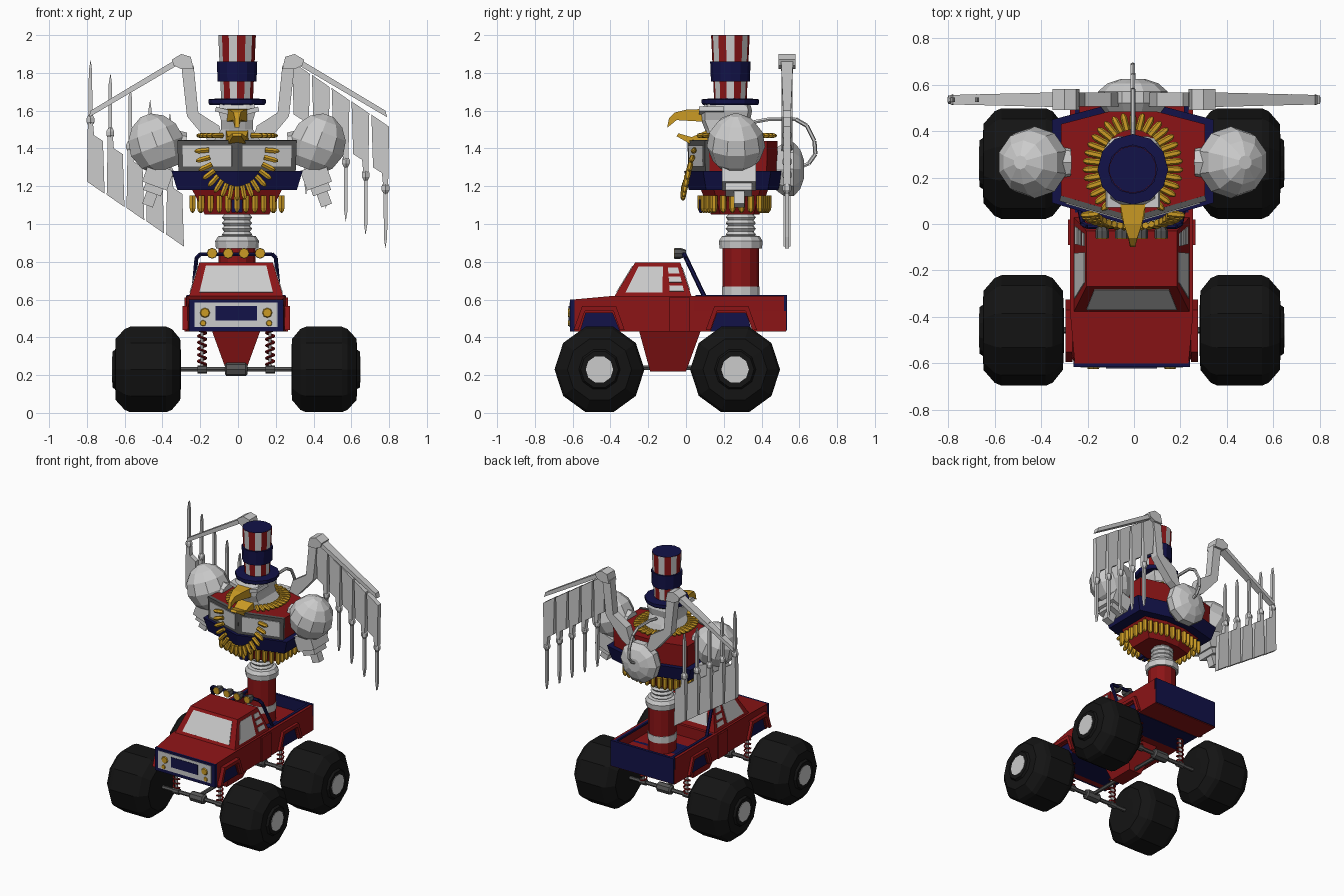
import bpy, bmesh, math
from mathutils import Vector as V, Matrix

if "Cube" in bpy.data.objects:
    bpy.data.objects.remove(bpy.data.objects["Cube"])

def mat(name, c):
    m = bpy.data.materials.new(name)
    m.diffuse_color = (*c, 1)
    m.use_nodes = True
    m.node_tree.nodes["Principled BSDF"].inputs["Base Color"].default_value = m.diffuse_color
    return m

RED, NAVY, GOLD = mat("red", (.26, .007, .008)), mat("navy", (.006, .006, .065)), mat("gold", (.6, .33, .018))
BLACK, DARK, WHITE = mat("black", (.007, .007, .007)), mat("dark_grey", (.09, .09, .09)), mat("white", (.8, .8, .8))
OFF = -.01

# ---- geometry helpers: each returns (verts, faces) ----
def loft(rings):
    n, v = len(rings[0]), [V(p) for r in rings for p in r]
    f = [(k*n+i, k*n+(i+1) % n, (k+1)*n+(i+1) % n, (k+1)*n+i) for k in range(len(rings)-1) for i in range(n)]
    return v, f + [tuple(range(n))[::-1], tuple(range(len(v)-n, len(v)))]

def lathe(o, axis, prof, n=10):
    o, a = V(o), V(axis).normalized()
    ref = V((0, 1, 0)) if abs(a.y) < .9 else V((1, 0, 0))
    u = (ref - a*ref.dot(a)).normalized()
    w = a.cross(u)
    ang = [2*math.pi*i/n for i in range(n)]
    return loft([[o+a*d+(u*math.cos(t)+w*math.sin(t))*r for t in ang] for d, r in prof])

def rod(p, q, r, n=6):
    return lathe(p, V(q)-V(p), [(0, r), ((V(q)-V(p)).length, r)], n)

def box(x0, x1, y0, y1, z0, z1):
    return loft([[(x0, y0, z), (x1, y0, z), (x1, y1, z), (x0, y1, z)] for z in (z0, z1)])

def prism(poly, w, axis='x', c=0):
    """Extrude a profile both ways by w (a number or function of the point)."""
    f = w if callable(w) else lambda a, b: w
    return loft([[(c+s*f(a, b), a, b) if axis == 'x' else (a, c+s*f(a, b), b) for a, b in poly] for s in (-1, 1)])

def panel(c, u0, u1, v0, v1, t=.008):
    """Thin slab on a quad a,b (bottom), c,d (top)."""
    a, b, d, e = map(V, c)
    P = lambda u, v: a.lerp(b, u).lerp(e.lerp(d, u), v)
    nrm = (b-a).cross(e-a).normalized()*t
    q = [P(u0, v0), P(u1, v0), P(u1, v1), P(u0, v1)]
    return loft([[p-nrm for p in q], [p+nrm for p in q]])

def flip(g):
    return [V((-p.x, p.y, p.z)) for p in g[0]], g[1]

def both(*gs):
    return [h for g in gs for h in (g, flip(g))]

def build(name, geos, m=None):
    vs, fs = [], []
    for v, f in geos:
        fs += [tuple(i+len(vs) for i in q) for q in f]
        vs += [p+V((OFF, 0, 0)) for p in v]
    me = bpy.data.meshes.new(name)
    me.from_pydata(vs, [], fs)
    bm = bmesh.new()
    bm.from_mesh(me)
    bmesh.ops.recalc_face_normals(bm, faces=bm.faces)
    bm.to_mesh(me)
    bm.free()
    if m: me.materials.append(m)
    ob = bpy.data.objects.new(name, me)
    bpy.context.collection.objects.link(ob)
    return ob

def tube(pts, r, n=6):
    return [rod(pts[i], pts[i+1], r, n) for i in range(len(pts)-1)]

# ---- wheels, axles, springs ----
for y, nm in ((-.458, "front"), (.26, "rear")):
    tyre = lathe((0, y, .23), (1, 0, 0), [(.292, .09), (.296, .17), (.34, .225), (.37, .238), (.56, .238), (.59, .225), (.638, .17), (.64, .11), (.655, .1)])
    build(nm+"_tyres", both(tyre), BLACK)
    build(nm+"_hubs", both(lathe((0, y, .23), (1, 0, 0), [(.6, .073), (.658, .073)])))
    build(nm+"_axle", [rod((-.3, y, .23), (.3, y, .23), .014), lathe((0, y, .23), (1, 0, 0), [(-.06, .025), (-.05, .036), (.05, .036), (.06, .025)], 8)]
          + both(lathe((.18, y, .23), (1, 0, 0), [(-.025, .022), (.025, .022)], 8)), DARK)
    coil = [(.18+.022*math.cos(i*math.pi/4), y+.022*math.sin(i*math.pi/4), .24+.2*i/48) for i in range(49)]
    build(nm+"_springs", both(*tube(coil, .006, 4)), RED)
    build(nm+"_dampers", both(rod((.18, y, .23), (.18, y, .45), .01)))
build("drive_shaft", [rod((0, -.46, .24), (0, .258, .24), .014)], DARK)

# ---- truck body ----
low = [(-.6, .43), (-.56, .43), (-.53, .53), (-.39, .53), (-.35, .43), (.13, .43), (.165, .53), (.315, .53), (.355, .43),
       (.53, .43), (.53, .54), (.05, .54), (.05, .62), (-.38, .62), (-.6, .6)]
build("truck_body", [prism(low, lambda y, z: .245 if y < -.58 else .265)], RED)
build("belly", [loft([[(-.05, -.19, .22), (.05, -.19, .22), (.05, 0, .22), (-.05, 0, .22)], [(-.13, -.25, .44), (.13, -.25, .44), (.13, .08, .44), (-.13, .08, .44)]])], RED)
arch = lambda c: prism([(c-.11, .43), (c-.075, .54), (c+.075, .54), (c+.11, .43)], .255)
build("arch_liners", [arch(-.46), arch(.24)], NAVY)
def flare(c):
    o = [(c-.135, .44), (c-.09, .565), (c+.09, .565), (c+.135, .44)]
    i = [(c+.11, .44), (c+.075, .54), (c-.075, .54), (c-.11, .44)]
    return prism(o+i, .015, c=.27)
build("arch_flares", both(flare(-.46), flare(.24)), RED)
build("bed_walls", both(box(.235, .265, .04, .52, .53, .62)) + both(box(.262, .274, -.09, .02, .43, .61)), RED)
build("tailgate", [box(-.262, .262, .515, .535, .435, .625)], NAVY)
build("bed_rail", both(box(.225, .245, .05, .52, .61, .624)), NAVY)

# ---- cab and windows ----
B = [V(p) for p in ((-.25, -.38, .615), (.25, -.38, .615), (.25, .03, .615), (-.25, .03, .615))]
T = [V(p) for p in ((-.195, -.27, .795), (.195, -.27, .795), (.195, -.03, .795), (-.195, -.03, .795))]
build("cab", [loft([B, T])], RED)
side = (B[1], B[2], T[2], T[1])
build("cab_windows", [panel((B[0], B[1], T[1], T[0]), .1, .9, .13, .9, .004), panel((B[2], B[3], T[3], T[2]), .12, .88, .2, .85, .004)]
      + both(panel(side, .12, .62, .12, .88, .004), *[panel(side, .72, .92, v, v+.17, .004) for v in (.16, .42, .68)]))

# ---- front grille ----
build("grille_frame", [box(-.25, .25, -.615, -.59, .43, .6)], NAVY)
build("grille_panel", [box(-.22, .22, -.618, -.6, .455, .585)])
build("grille", [box(-.11, .11, -.621, -.61, .49, .565)], NAVY)
build("headlights", both(lathe((.165, -.625, .53), (0, 1, 0), [(0, .022), (.015, .032)], 8), lathe((.175, -.624, .475), (0, 1, 0), [(0, .014), (.015, .02)], 8)), GOLD)

# ---- roll bar with lamps ----
build("roll_bar", both(*tube([(0, -.01, .84), (.19, -.01, .84), (.21, 0, .82), (.23, .1, .61)], .012)), NAVY)
LX = (-.127, -.042, .042, .127)
build("lamps", [lathe((x, -.06, .845), (0, 1, 0), [(0, .029), (.03, .029), (.06, .018)], 8) for x in LX], DARK)
build("lamp_lenses", [lathe((x, -.064, .845), (0, 1, 0), [(0, .026), (.006, .028)], 8) for x in LX], GOLD)

# ---- column and ribbed waist ----
OFF = -.005
C = (0, .29, 0)
build("column", [lathe(C, (0, 0, 1), [(.54, .097), (.88, .097)], 12)], RED)
build("column_collars", [lathe(C, (0, 0, 1), p, 12) for p in ([(.53, .085), (.67, .085)], [(.62, .1), (.67, .1)], [(.87, .112), (.91, .116), (.935, .1), (.94, .07)])])
build("ribbed_waist", [lathe(C, (0, 0, 1), [(.93+.03*k/2, .08 if k % 2 else .068) for k in range(9)], 12)])

# ---- torso ----
HEX = [(0, .02), (.31, .11), (.31, .43), (.1, .485), (-.1, .485), (-.31, .43), (-.31, .11)]
def hexa(s, z):
    return [(x*s, .27+(y-.27)*s, z) for x, y in HEX]
build("torso_upper", [loft([hexa(.98, 1.27), hexa(1, 1.44)])], RED)
build("torso_band", [loft([hexa(1.02, 1.18), hexa(1.12, 1.28)])], NAVY)
build("torso_lower", [loft([hexa(.55, 1.05), hexa(.78, 1.19)])], RED)
b, t = hexa(.98, 1.27), hexa(1, 1.44)
q = (b[0], b[1], t[1], t[0])
build("chest_frame", both(panel(q, -.01, 1.01, 0, 1.02, .012)), DARK)
build("chest_windows", both(panel(q, .08, .92, .2, .86, .017)))
build("belt_buckle", both(box(.008, .03, .07, .13, 1.06, 1.13)), NAVY)

# ---- bullets ----
def bullet(p, d, s=1):
    return lathe(p, d, [(0, .015*s), (.055*s, .015*s), (.068*s, .011*s), (.076*s, .004)], 6)
necklace = []
for i in range(29):
    a = math.radians(-55+290*i/28)
    d = V((math.cos(a), math.sin(a), 0))
    necklace.append(bullet(V((d.x*.14, .245+d.y*.16, 1.468)), V((d.x*1.4, d.y, 0))))
for i in range(17):
    a = math.radians(-175+170*i/16)
    c, s = math.cos(a), math.sin(a)
    necklace.append(bullet((.15*c, .05+.06*s, 1.41+.21*s), (c, -.1, s)))
build("bullet_necklace", necklace, GOLD)
belt, ring = [], [V(p) for p in hexa(.76, 1.15)]
for i in range(7):
    p, r = ring[i], ring[(i+1) % 7]
    k = max(2, round((r-p).length/.045))
    belt += [bullet(p.lerp(r, j/k), (0, 0, -1), 1.2) for j in range(k)]
build("bullet_belt", belt, GOLD)

# ---- shoulders and lower arms ----
ball = lathe((.43, .265, 1.43), (.35, 0, .94), [(-.15, .075), (-.1, .125), (-.02, .155), (.06, .14), (.12, .095), (.155, .03)], 10)
build("shoulders", both(ball, lathe((.43, .265, 1.43), (-1, 0, -.1), [(0, .09), (.16, .07)], 8)))
def tilt(g, c, a):
    R, c = Matrix.Rotation(math.radians(a), 3, 'Y'), V(c)
    return [c+R @ (p-c) for p in g[0]], g[1]
ac = (.43, .27, 1.22)
build("lower_arms", both(*[tilt(g, ac, -20) for g in (box(.36, .5, .19, .37, 1.2, 1.31), box(.38, .48, .21, .35, 1.16, 1.2), box(.4, .46, .255, .31, 1.09, 1.17))]))

# ---- bird head and beak ----
def rect(h, y0, y1, z):
    return [(-h, y0, z), (-h*.5, y0-.02, z), (h*.5, y0-.02, z), (h, y0, z), (h, y1, z), (h*.5, y1+.02, z), (-h*.5, y1+.02, z), (-h, y1, z)]
build("head", [loft([rect(.13, .14, .36, 1.43), rect(.085, .12, .34, 1.5), rect(.085, .1, .32, 1.55), rect(.1, .1, .33, 1.6), rect(.09, .12, .32, 1.635)])])
build("brows", both(tilt(box(.03, .115, .07, .2, 1.585, 1.61), (.07, .1, 1.6), -15)))
bw = lambda y, z: min(.06, .012+max(0, y+.08)*.34)
build("upper_beak", [prism([(.12, 1.61), (0, 1.605), (-.06, 1.59), (-.09, 1.56), (-.1, 1.51), (-.08, 1.525), (-.05, 1.55), (.12, 1.54)], bw)], GOLD)
build("lower_beak", [prism([(.12, 1.5), (.03, 1.46), (-.04, 1.48), (-.05, 1.465), (.02, 1.425), (.12, 1.44)], bw)], GOLD)

# ---- top hat ----
H = (0, .235, 0)
build("hat_brim", [lathe(H, (0, 0, 1), [(1.63, .145), (1.64, .152), (1.66, .152), (1.665, .1)], 12)], NAVY)
hat = build("hat_crown", [lathe(H, (0, 0, 1), [(1.65, .086), (1.998, .102)], 14)], WHITE)
hat.data.materials.append(RED)
for p in hat.data.polygons:
    p.material_index = p.index % 2
build("hat_band", [lathe(H, (0, 0, 1), [(1.755, .103), (1.86, .107)], 12)], NAVY)
build("hat_top", [lathe(H, (0, 0, 1), [(1.99, .1), (2.0, .1)], 14)], NAVY)

# ---- back pack and hose ----
build("back_pack", [lathe((0, .48, 1.29), (0, 1, 0), [(0, .12), (.04, .15), (.09, .15), (.125, .11), (.145, .05)], 10)])
hose = [(0, .36, 1.54), (0, .44, 1.555), (0, .58, 1.555), (0, .64, 1.52), (0, .68, 1.44), (0, .685, 1.37), (0, .65, 1.32), (0, .6, 1.3)]
build("hose", tube(hose, .011))

# ---- wings: the left one is the right one's feathers turned upside down ----
OFF = 0
Y = .535
arm = [(.05, 1.36), (.1, 1.52), (.21, 1.59), (.235, 1.84), (.3, 1.84), (.27, 1.57), (.22, 1.51), (.14, 1.42)]
elbow = [(.235, 1.82), (.25, 1.885), (.3, 1.9), (.35, 1.87), (.34, 1.84), (.3, 1.82)]
fore = [(.33, 1.87), (.78, 1.6), (.79, 1.565), (.33, 1.835)]
build("wing_arms", both(prism(arm, .03, 'y', Y)))
build("wing_elbows", both(prism(elbow, .045, 'y', Y)))
build("wing_forearms", both(prism(fore, lambda x, z: .04-.025*x, 'y', Y)))
feathers = []
for i in range(5):
    x = .75-.105*i
    z = 1.55+.07*i
    feathers += [prism([(x-.044, z+.03), (x+.05, z-.035), (x+.045, z-.34), (x+.02, z-.37), (x+.012, z-.28), (x-.035, z-.25)], .018, 'y', Y),
                 prism([(x+.02, z-.1), (x+.042, z-.1), (x+.04, z-.62), (x+.03, z-.68), (x+.022, z-.62)], .01, 'y', Y),
                 lathe((x+.031, Y, z-.36), (0, 0, 1), [(-.03, .012), (-.01, .024), (.01, .024), (.03, .012)], 6)]
build("right_feathers", feathers)
build("left_feathers", [([V((-p.x, p.y, 2.74-p.z)) for p in v], f) for v, f in feathers])
